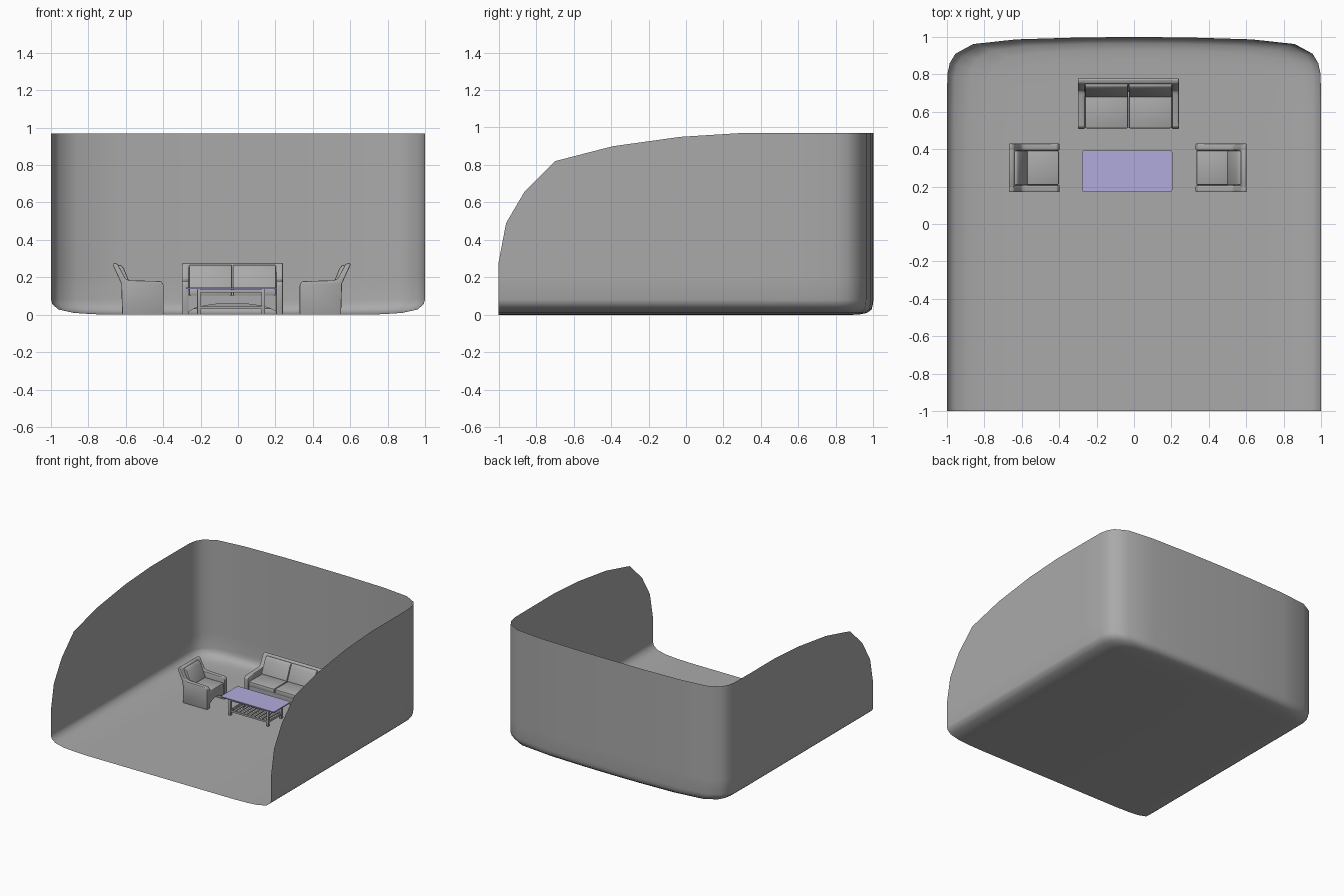
import bpy, bmesh, math
from mathutils import Matrix, Vector

if "Cube" in bpy.data.objects:
    bpy.data.objects.remove(bpy.data.objects["Cube"])


def material(name, rgb):
    m = bpy.data.materials.new(name)
    m.diffuse_color = (*rgb, 1)
    m.use_nodes = True
    m.node_tree.nodes["Principled BSDF"].inputs["Base Color"].default_value = m.diffuse_color
    return m


GREY = material("warm grey", (0.40, 0.40, 0.40))
LILAC = material("lilac glass", (0.44, 0.41, 0.72))


def finish(name, bm, mat, angle=40):
    mesh = bpy.data.meshes.new(name)
    bm.to_mesh(mesh)
    bm.free()
    obj = bpy.data.objects.new(name, mesh)
    bpy.context.collection.objects.link(obj)
    mesh.materials.append(mat)
    bpy.ops.object.select_all(action='DESELECT')
    obj.select_set(True)
    bpy.context.view_layer.objects.active = obj
    bpy.ops.object.shade_smooth_by_angle(angle=math.radians(angle))
    return obj


def prism(name, pts, a, b, axis='x', bevel=0.0, mat=GREY, place=Matrix(), segs=2):
    """Extrude a 2D profile from a to b: (y,z) along x, (x,z) along y, (x,y) along z."""
    def at(p, t):
        return {'x': (t, p[0], p[1]), 'y': (p[0], t, p[1]), 'z': (p[0], p[1], t)}[axis]
    bm = bmesh.new()
    lo = [bm.verts.new(at(p, a)) for p in pts]
    hi = [bm.verts.new(at(p, b)) for p in pts]
    bm.faces.new(lo)
    bm.faces.new(hi)
    for i in range(len(pts)):
        j = (i + 1) % len(pts)
        bm.faces.new((lo[i], lo[j], hi[j], hi[i]))
    bmesh.ops.recalc_face_normals(bm, faces=bm.faces[:])
    if bevel:
        sharp = [e for e in bm.edges if e.calc_face_angle(0) > math.radians(35)]
        bmesh.ops.bevel(bm, geom=sharp, offset=bevel, segments=segs, profile=0.5,
                        affect='EDGES', clamp_overlap=True)
    bmesh.ops.transform(bm, matrix=place, verts=bm.verts[:])
    return finish(name, bm, mat)


def box(name, x0, x1, y0, y1, z0, z1, bevel=0.0, mat=GREY, place=Matrix()):
    pts = [(y0, z0), (y1, z0), (y1, z1), (y0, z1)]
    return prism(name, pts, x0, x1, 'x', bevel, mat, place)


# Room shell: a U-shaped wall loop lofted down through a soft cove to the floor
half = [(1, -1, .28), (1, -.96, .49), (1, -.86, .66), (1, -.70, .82), (1, -.39, .90),
        (1, -.03, .95), (1, .29, .97), (1, .6, .97), (.998, .80, .97), (.985, .86, .97),
        (.955, .91, .97), (.86, .962, .97), (.63, .987, .97), (.3, .997, .97)]
plan = half + [(0, 1, .97)] + [(-x, y, z) for x, y, z in reversed(half)]
levels = [(0, 0, None), (0, 0, .20), (0, 0, .08), (.008, .003, .055), (.04, .010, .028),
          (.12, .035, .010), (.22, .07, .003), (.34, .12, 0)]
bm = bmesh.new()
rings = []
for dx, dy, z in levels:
    rings.append([bm.verts.new((x * (1 - dx), -1 + (y + 1) * (1 - dy / 2),
                                top if z is None else z)) for x, y, top in plan])
for r, s in zip(rings, rings[1:]):
    for i in range(len(plan) - 1):
        bm.faces.new((r[i], r[i + 1], s[i + 1], s[i]))
inner = rings[-1]
n = len(inner)
for i in range(n // 2 - 1):
    bm.faces.new((inner[i], inner[i + 1], inner[n - 2 - i], inner[n - 1 - i]))
k = n // 2
bm.faces.new((inner[k - 1], inner[k], inner[k + 1]))
bmesh.ops.recalc_face_normals(bm, faces=bm.faces[:])
bm.faces.ensure_lookup_table()
if bm.faces[-2].normal.z < 0:
    bmesh.ops.reverse_faces(bm, faces=bm.faces[:])
finish("room_shell", bm, GREY, 60)


# Upholstered seat: local front is -y
def seat(name, width, cushions, x, y, turn):
    place = Matrix.Translation((x, y, 0.001)) @ Matrix.Rotation(math.radians(turn), 4, 'Z')
    w, arm = width / 2, 0.036
    inside = w - arm
    # Side panels with arm rest and leaning back edge
    side = [(-.137, 0), (-.137, .160), (-.124, .178), (.045, .183), (.066, .192),
            (.108, .270), (.126, .276), (.136, .268), (.089, .165), (.084, 0)]
    for s, label in ((-1, "left"), (1, "right")):
        prism(f"{name}_{label}_arm", side, s * inside, s * w, 'x', .005, place=place)
    # Back rest shell
    back = [(.083, .03), (.088, .165), (.135, .268), (.126, .276), (.108, .270),
            (.062, .165), (.060, .03)]
    prism(f"{name}_back", back, -inside - .006, inside + .006, 'x', .003, place=place)
    # Seat base and arched front apron
    box(f"{name}_base", -inside, inside, -.120, .075, .066, .105, place=place)
    arch = [(-inside + 2 * inside * i / 14, .015 + .045 * math.sin(math.pi * i / 14) ** .6)
            for i in range(15)]
    prism(f"{name}_apron", arch + [(inside, .105), (-inside, .105)], -.128, -.114, 'y',
          place=place)
    # Seat and back cushions
    step = 2 * inside / cushions
    pad = [(.108, .262), (.092, .266), (.076, .248), (.032, .142), (.036, .130), (.066, .130)]
    for i in range(cushions):
        a = -inside + i * step + .002
        b = a + step - .004
        box(f"{name}_seat_cushion", a, b, -.134, .045, .100, .140, .009, place=place)
        prism(f"{name}_back_cushion", pad, a, b, 'x', .006, place=place)


seat("sofa", .54, 2, -.03, .645, 0)
seat("left_armchair", .26, 1, -.535, .30, 90)
seat("right_armchair", .26, 1, .467, .30, -90)

# Coffee table: glass top with rounded corners
cx, cy = -.037, .283
outline = []
for sx, sy, start in ((1, 1, 0), (-1, 1, 90), (-1, -1, 180), (1, -1, 270)):
    for i in range(5):
        t = math.radians(start + i * 22.5)
        outline.append((cx + sx * .230 + .012 * math.cos(t), cy + sy * .099 + .012 * math.sin(t)))
prism("table_top", outline, .137, .145, 'z', mat=LILAC)

# Table legs, rails and slatted shelf
lx, ly = .172, .085
for sx in (-1, 1):
    for sy in (-1, 1):
        x, y = cx + sx * lx, cy + sy * ly
        box("table_leg", x - .009, x + .009, y - .009, y + .009, .001, .137, .002)
    x = cx + sx * lx
    for z in (.030, .120):
        box("table_end_rail", x - .006, x + .006, cy - ly, cy + ly, z, z + .015)
for sy in (-1, 1):
    y = cy + sy * ly
    for z in (.030, .120):
        box("table_long_rail", cx - lx, cx + lx, y - .006, y + .006, z, z + .015)
for i in range(9):
    x = cx - lx + 2 * lx * (i + 1) / 10
    box("shelf_slat", x - .008, x + .008, cy - ly, cy + ly, .036, .044)
